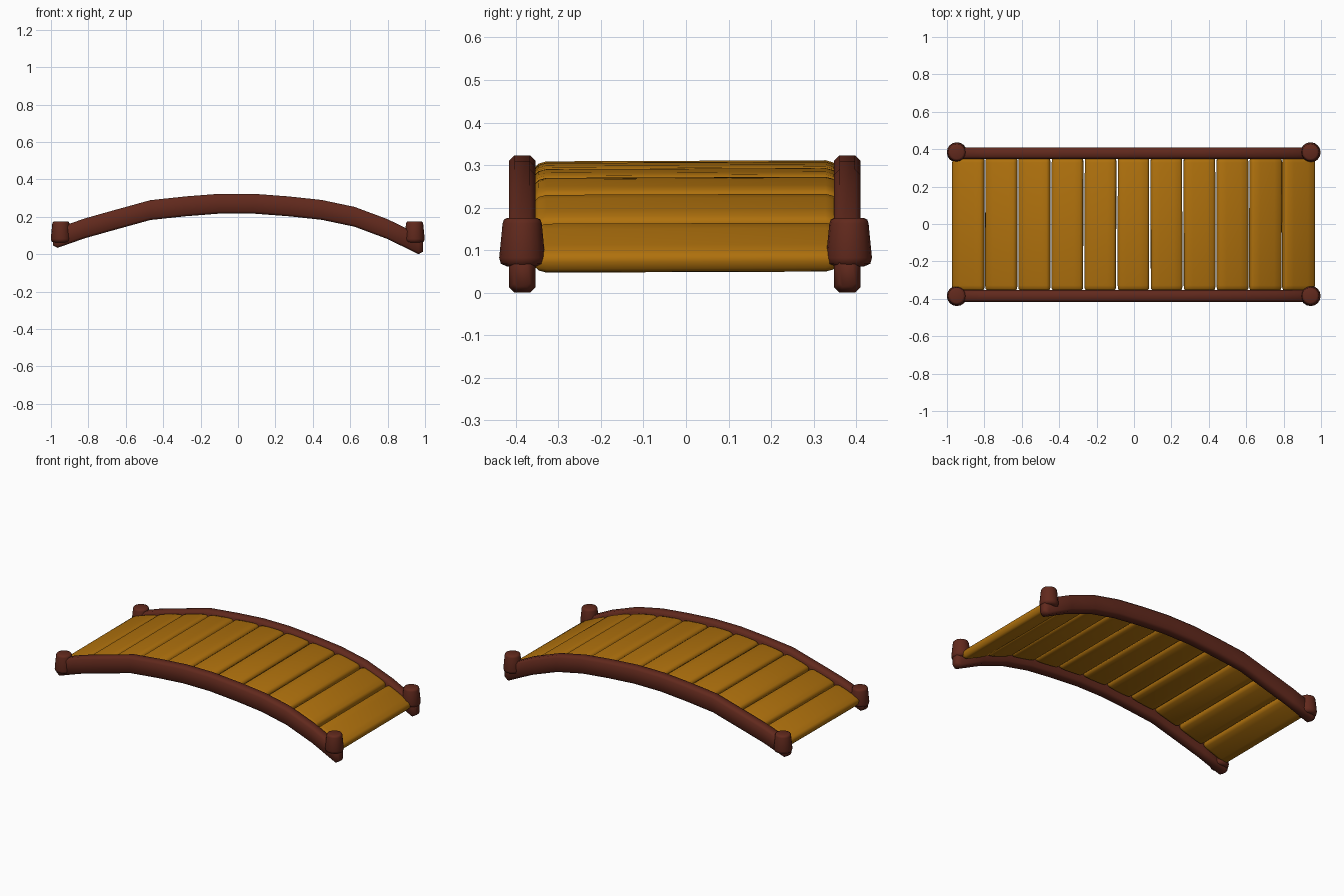
import bpy, bmesh, math, random

if "Cube" in bpy.data.objects:
    bpy.data.objects.remove(bpy.data.objects["Cube"])
random.seed(4)

# Centre line of the arch as (x, z)
PATH = [(-0.965, 0.087), (-0.82, 0.138), (-0.66, 0.183), (-0.468, 0.236),
        (-0.28, 0.256), (-0.10, 0.270), (0.083, 0.270), (0.27, 0.256),
        (0.447, 0.237), (0.623, 0.200), (0.80, 0.134), (0.965, 0.053)]


def material(name, rgb):
    m = bpy.data.materials.new(name)
    m.diffuse_color = (*rgb, 1)
    m.use_nodes = True
    m.node_tree.nodes["Principled BSDF"].inputs["Base Color"].default_value = m.diffuse_color
    return m


DARK = material("dark_wood", (0.12, 0.022, 0.012))
LIGHT = material("plank_wood", (0.43, 0.165, 0.004))


def arch_z(x):
    for (x0, z0), (x1, z1) in zip(PATH, PATH[1:]):
        if x <= x1:
            break
    return z0 + (z1 - z0) * (x - x0) / (x1 - x0)


def make_object(name, bm, mat, angle):
    bmesh.ops.recalc_face_normals(bm, faces=bm.faces)
    mesh = bpy.data.meshes.new(name)
    bm.to_mesh(mesh)
    bm.free()
    mesh.materials.append(mat)
    ob = bpy.data.objects.new(name, mesh)
    bpy.context.collection.objects.link(ob)
    bpy.ops.object.select_all(action='DESELECT')
    ob.select_set(True)
    bpy.context.view_layer.objects.active = ob
    bpy.ops.object.shade_smooth_by_angle(angle=math.radians(angle))
    return ob


def loft(bm, rings):
    rows = [[bm.verts.new(p) for p in ring] for ring in rings]
    n = len(rows[0])
    for a, b in zip(rows, rows[1:]):
        for i in range(n):
            j = (i + 1) % n
            bm.faces.new((a[i], a[j], b[j], b[i]))
    bm.faces.new(rows[0])
    bm.faces.new(rows[-1])


# Side rails: chamfered section swept along the arch, with tapered ends
def rail(name, y):
    w, h, c = 0.031, 0.053, 0.013
    section = [(w, h - c), (w - c, h), (c - w, h), (-w, h - c),
               (-w, c - h), (c - w, -h), (w - c, -h), (w, c - h)]
    stations = [(x, z, 1) for x, z in PATH]
    stations.insert(0, (-0.99, 0.079, 0.6))
    stations.append((0.99, 0.046, 0.6))
    bm = bmesh.new()
    loft(bm, [[(x, y + v * s, z + u * s) for v, u in section]
              for x, z, s in stations])
    make_object(name, bm, DARK, 60)


# Corner posts: squat tapered rounds with softened rims
def post(name, x, y):
    profile = [(0.036, 0.062), (0.050, 0.068), (0.054, 0.082),
               (0.046, 0.163), (0.043, 0.172), (0.034, 0.176)]
    bm = bmesh.new()
    loft(bm, [[(x + r * math.cos(i * math.tau / 16),
                y + r * math.sin(i * math.tau / 16), z) for i in range(16)]
              for r, z in profile])
    make_object(name, bm, DARK, 89)


# Deck planks: pillowed boards following the slope of the arch
def plank(name, x):
    half = 0.084
    z0, z1 = arch_z(x - half), arch_z(x + half)
    slope = math.atan2(z1 - z0, 2 * half)
    mid = (z0 + z1 + 2 * arch_z(x)) / 4
    w = half / math.cos(slope)
    top = [(1.0, 0.009), (0.95, 0.019), (0.83, 0.026), (0.45, 0.029)]
    upper = top + [(-a, b) for a, b in reversed(top)]
    section = upper + [(-a, -b) for a, b in upper]
    section[8:] = [(a, -b) for a, b in reversed(upper)]
    bm = bmesh.new()
    loft(bm, [[(a * w * sw, y, b * sh) for a, b in section]
              for y, sw, sh in ((-0.354, 0.92, 0.55), (-0.346, 0.98, 0.82),
                                (-0.328, 1, 1), (0.328, 1, 1),
                                (0.346, 0.98, 0.82), (0.354, 0.92, 0.55))])
    ob = make_object(name, bm, LIGHT, 89)
    ob.location = (x, 0, mid + 0.011)
    ob.rotation_euler = (0.004, -slope, random.uniform(-0.004, 0.004))


for side, rail_y, post_y in (("front", -0.385, -0.385), ("back", 0.379, 0.383)):
    rail(side + "_rail", rail_y)
    post(side + "_left_post", -0.947, post_y)
    post(side + "_right_post", 0.944, post_y)

for i in range(11):
    plank(f"deck_plank_{i + 1}", -0.003 + (i - 5) * 0.1765)
